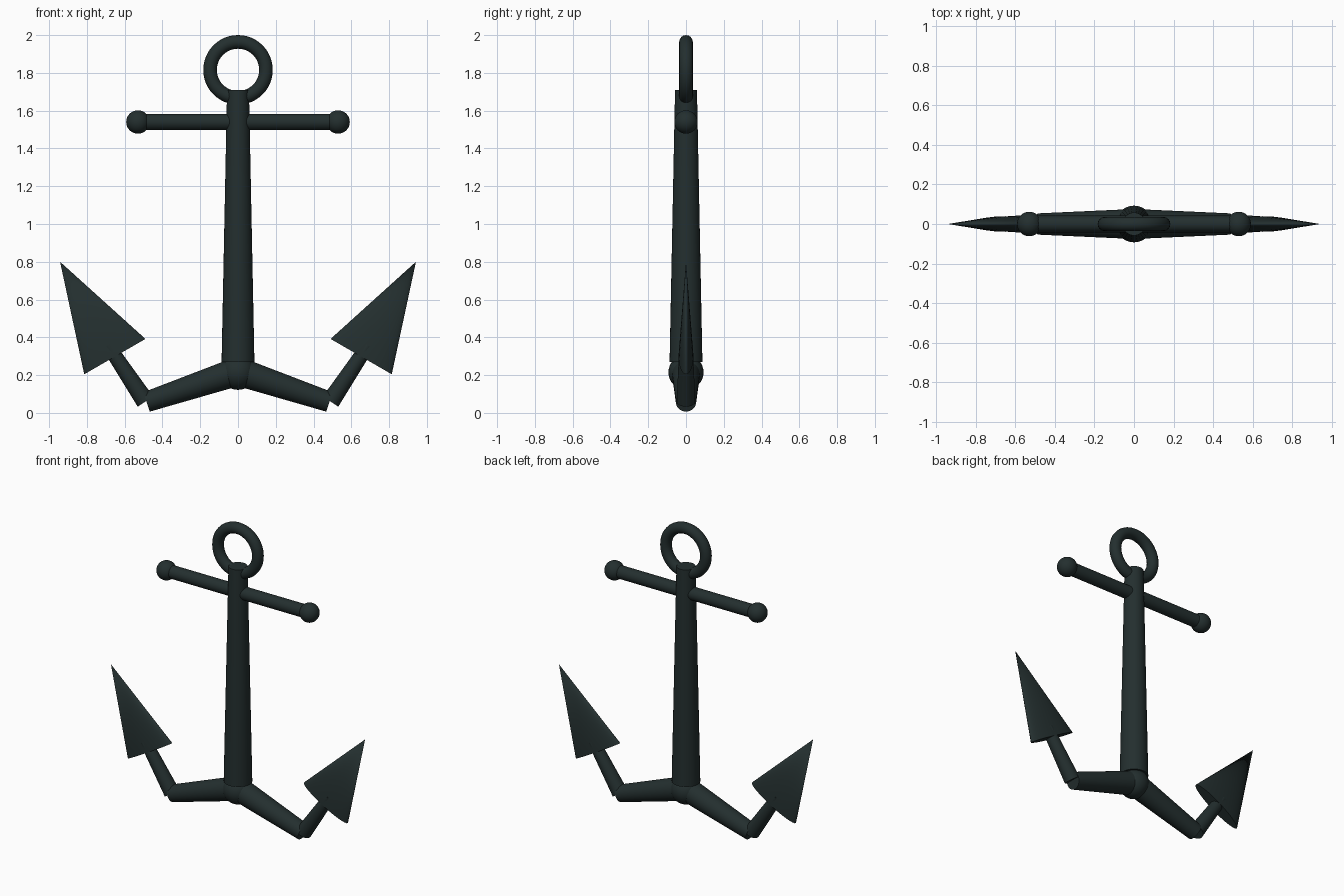
import bpy
from mathutils import Vector

cube = bpy.data.objects.get("Cube")
if cube:
    bpy.data.objects.remove(cube, do_unlink=True)

iron = bpy.data.materials.new("dark_iron")
iron.use_nodes = True
colour = (0.017, 0.028, 0.028, 1)
iron.diffuse_color = colour
iron.node_tree.nodes["Principled BSDF"].inputs["Base Color"].default_value = colour


def finish(name):
    ob = bpy.context.object
    ob.name = name
    ob.data.materials.append(iron)
    bpy.ops.object.shade_smooth_by_angle()
    return ob


def rod(name, start, end, r_start, r_end, flatten=1.0):
    """Tapered round bar between two points, optionally flattened along y."""
    a, b = Vector(start), Vector(end)
    axis = (b - a).normalized()
    bpy.ops.mesh.primitive_cone_add(vertices=32, radius1=r_start, radius2=r_end,
                                    depth=(b - a).length, location=(a + b) / 2)
    ob = bpy.context.object
    # All bars lie in the xz plane, so a turn about y keeps local y facing front
    ob.rotation_euler.y = Vector((0, 0, 1)).angle(axis) * (1 if axis.x >= 0 else -1)
    ob.scale.y = flatten
    return finish(name)


def ball(name, centre, radius):
    bpy.ops.mesh.primitive_uv_sphere_add(segments=32, ring_count=16,
                                         radius=radius, location=centre)
    return finish(name)


# Ring at the top
bpy.ops.mesh.primitive_torus_add(major_segments=48, minor_segments=16,
                                 major_radius=0.148, minor_radius=0.036,
                                 location=(0, 0, 1.816))
bpy.context.object.rotation_euler.x = 1.5708
finish("ring")

# Central shank and crown
rod("shank", (0, 0, 0.27), (0, 0, 1.71), 0.087, 0.058)
ball("crown", (0, 0, 0.215), 0.093)

# Cross bar
rod("stock", (-0.53, 0, 1.54), (0.53, 0, 1.54), 0.042, 0.042)

# Mirrored arms, flukes and bar ends
for side, s in (("left", 1), ("right", -1)):
    ball(f"{side}_stock_ball", (s * 0.53, 0, 1.54), 0.062)
    rod(f"{side}_lower_arm", (0, 0, 0.22), (s * 0.484, 0, 0.058), 0.076, 0.054)
    rod(f"{side}_upper_arm", (s * 0.49, 0, 0.06), (s * 0.688, 0, 0.357), 0.049, 0.036)
    rod(f"{side}_fluke", (s * 0.652, 0, 0.298), (s * 0.942, 0, 0.80), 0.187, 0, 0.21)
